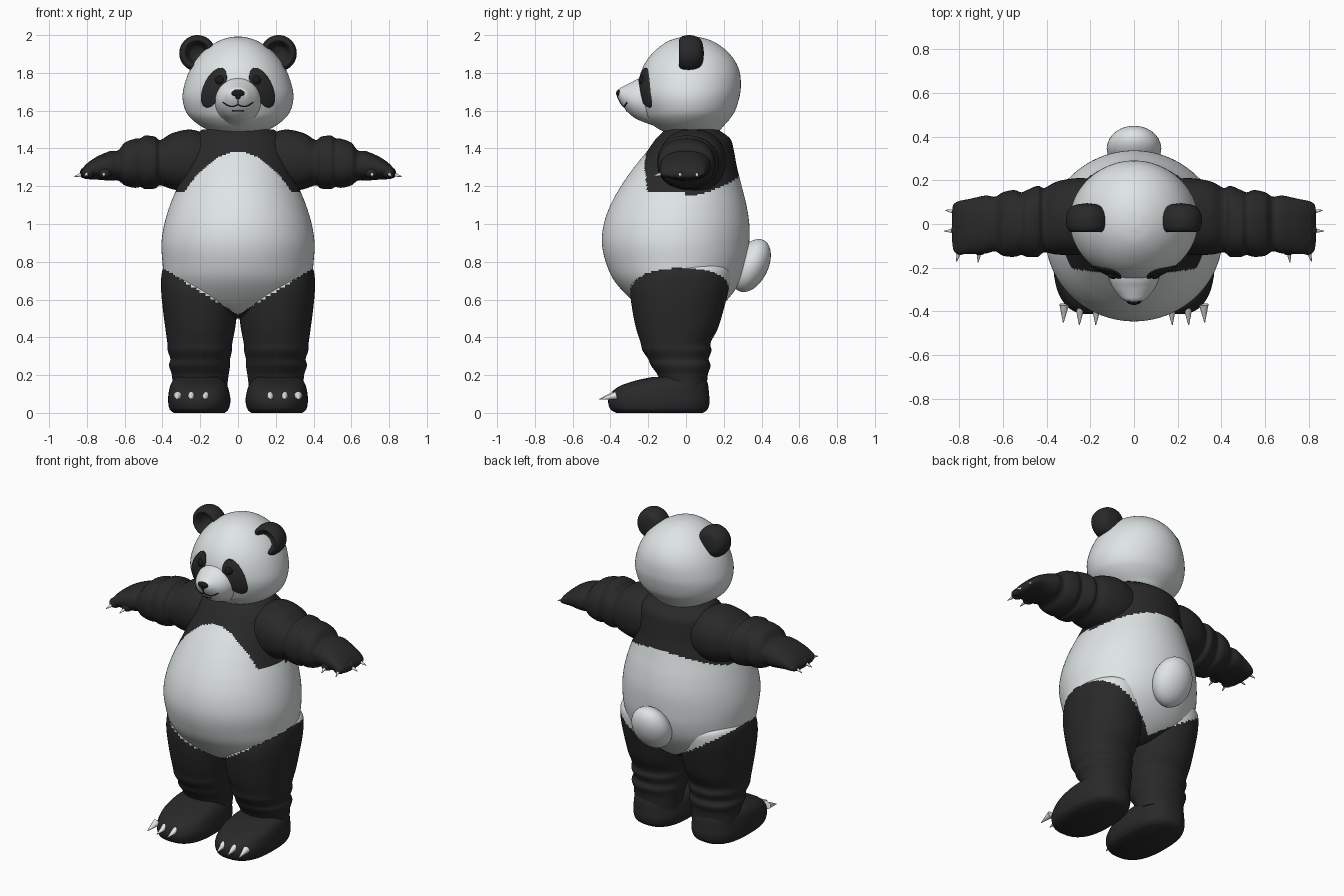
import bpy, bmesh, math
from mathutils import Vector, Matrix
from mathutils.bvhtree import BVHTree

cube = bpy.data.objects.get("Cube")
if cube:
    bpy.data.objects.remove(cube)


def material(name, r, g, b):
    m = bpy.data.materials.new(name)
    m.use_nodes = True
    m.diffuse_color = (r, g, b, 1)
    m.node_tree.nodes["Principled BSDF"].inputs["Base Color"].default_value = (r, g, b, 1)
    return m


WHITE = material("white fur", 0.74, 0.78, 0.78)
BLACK = material("black fur", 0.022, 0.022, 0.022)
DARK = material("glossy black", 0.01, 0.01, 0.01)
CLAW = material("claw ivory", 0.78, 0.78, 0.76)
made = []


def add(name, bm, mats, rule=None, mirror=False):
    """Turn a bmesh into an object, colouring faces by rule(centre)."""
    bmesh.ops.recalc_face_normals(bm, faces=bm.faces)
    if rule:
        for f in bm.faces:
            f.material_index = rule(f.calc_center_median())
    me = bpy.data.meshes.new(name)
    bm.to_mesh(me)
    bm.free()
    for m in mats:
        me.materials.append(m)
    ob = bpy.data.objects.new(name, me)
    bpy.context.collection.objects.link(ob)
    if mirror:
        ob.modifiers.new("Mirror", "MIRROR").use_mirror_merge = False
    made.append(ob)
    return ob


def spline(rows, steps):
    """Smooth rows of numbers with a Catmull-Rom curve."""
    out = []
    for i in range(len(rows) - 1):
        p0, p1, p2, p3 = (rows[min(max(i + k, 0), len(rows) - 1)] for k in (-1, 0, 1, 2))
        for s in range(steps):
            t = s / steps
            out.append([b + t * (c - a) / 2 + t * t * (2 * a - 5 * b + 4 * c - d) / 2
                        + t ** 3 * (3 * b - a - 3 * c + d) / 2
                        for a, b, c, d in zip(p0, p1, p2, p3)])
    return out + [list(rows[-1])]


def loft(rows, axis="z", sides=64, steps=6, power=2.0):
    """Skin oval sections: position along the axis, then the two extents."""
    bm = bmesh.new()
    rings = []
    for t, a0, a1, b0, b1 in spline(rows, steps):
        ring = []
        for k in range(sides):
            w = math.tau * k / sides
            c, s = math.cos(w), math.sin(w)
            a = (a0 + a1) / 2 + (a1 - a0) / 2 * math.copysign(abs(c) ** (2 / power), c)
            b = (b0 + b1) / 2 + (b1 - b0) / 2 * math.copysign(abs(s) ** (2 / power), s)
            ring.append(bm.verts.new({"z": (a, b, t), "x": (t, a, b), "y": (a, t, b)}[axis]))
        rings.append(ring)
    for r, q in zip(rings, rings[1:]):
        for k in range(sides):
            j = (k + 1) % sides
            bm.faces.new((r[k], r[j], q[j], q[k]))
    bm.faces.new(rings[0])
    bm.faces.new(rings[-1])
    return bm


def ball(bm, centre, radii, tilt=0):
    m = Matrix.Translation(centre) @ Matrix.Rotation(tilt, 4, "X") @ Matrix.Diagonal((*radii, 1))
    bmesh.ops.create_uvsphere(bm, u_segments=32, v_segments=20, radius=1, matrix=m)


def claw(bm, base, direction, radius=0.016, length=0.075):
    d = Vector(direction).normalized()
    m = Matrix.Translation(Vector(base) + d * length * 0.3) @ d.to_track_quat("Z", "Y").to_matrix().to_4x4()
    bmesh.ops.create_cone(bm, cap_ends=True, segments=12, radius1=radius,
                          radius2=0.002, depth=length, matrix=m)


def even(rows):
    return [(t, -w, w, lo, hi) for t, w, lo, hi in rows]


def leg_line(p):
    return p.z < 0.52 + 0.62 * abs(p.x)


def body_rule(p):
    if p.y < 0:
        top = max(1.17, 1.38 - 2.6 * p.x ** 2)
    else:
        top = 1.25 - 0.9 * p.x ** 2
    return int(p.z > top or leg_line(p))


# Torso with black shoulders and hips
body = [(0.50, 0.05, -0.12, 0.08), (0.53, 0.18, -0.20, 0.14), (0.60, 0.33, -0.29, 0.22),
        (0.70, 0.385, -0.38, 0.29), (0.80, 0.40, -0.425, 0.325), (0.90, 0.405, -0.445, 0.335),
        (1.00, 0.39, -0.435, 0.335), (1.10, 0.36, -0.40, 0.32), (1.20, 0.32, -0.345, 0.295),
        (1.30, 0.285, -0.275, 0.27), (1.38, 0.27, -0.21, 0.255), (1.45, 0.25, -0.16, 0.235),
        (1.50, 0.19, -0.11, 0.17)]
add("torso", loft(even(body), sides=160, steps=10), [WHITE, BLACK], body_rule)

# Head
skull = [(1.47, 0.06, -0.05, 0.10), (1.49, 0.14, -0.12, 0.17), (1.52, 0.20, -0.17, 0.20),
         (1.56, 0.25, -0.21, 0.235), (1.60, 0.278, -0.23, 0.26), (1.66, 0.293, -0.25, 0.28),
         (1.72, 0.288, -0.255, 0.29), (1.80, 0.262, -0.24, 0.285), (1.87, 0.222, -0.205, 0.255),
         (1.93, 0.165, -0.15, 0.20), (1.97, 0.10, -0.09, 0.135), (1.988, 0.045, -0.03, 0.075),
         (1.992, 0.01, 0.01, 0.03)]
head = add("head", loft(even(skull), sides=96), [WHITE])

# Muzzle
snout = [(-0.17, 0.135, 1.52, 1.79), (-0.25, 0.115, 1.55, 1.77), (-0.29, 0.098, 1.575, 1.75),
         (-0.32, 0.076, 1.605, 1.735), (-0.345, 0.052, 1.64, 1.722), (-0.36, 0.022, 1.67, 1.705)]
muzzle = add("muzzle", loft(even(snout), axis="y"), [WHITE])


def surface(ob):
    tree = BVHTree.FromPolygons([v.co for v in ob.data.vertices],
                                [p.vertices for p in ob.data.polygons])
    return lambda x, z: tree.ray_cast(Vector((x, -1, z)), Vector((0, 1, 0)))[0].y


# Eye patches laid on the face
face_y = surface(head)
bm = bmesh.new()
lean = math.radians(25)
rings = []
for r, lift in [(0.02 + 0.14 * k, 0.006) for k in range(8)] + [(1.02, -0.004)]:
    ring = []
    for k in range(48):
        w = math.tau * k / 48
        u, v = 0.054 * r * math.cos(w), 0.112 * r * math.sin(w)
        x = 0.128 + u * math.cos(lean) - v * math.sin(lean)
        z = 1.722 + u * math.sin(lean) + v * math.cos(lean)
        ring.append(bm.verts.new((x, face_y(x, z) - lift, z)))
    rings.append(ring)
bm.faces.new(rings[0])
for r, q in zip(rings, rings[1:]):
    for k in range(48):
        bm.faces.new((r[k], r[k - 1], q[k - 1], q[k]))
add("eye_patches", bm, [BLACK], mirror=True)

# Eyes and nose
bm = bmesh.new()
ball(bm, (0.095, -0.226, 1.76), (0.026, 0.026, 0.026))
add("eyes", bm, [DARK], mirror=True)
bm = bmesh.new()
ball(bm, (0, -0.35, 1.692), (0.036, 0.02, 0.021))
ball(bm, (0, -0.35, 1.678), (0.018, 0.016, 0.018))
add("nose", bm, [DARK])

# Mouth lines
muzzle_y = surface(muzzle)
cd = bpy.data.curves.new("mouth", "CURVE")
cd.dimensions = "3D"
cd.bevel_depth = 0.0035
smile = [(0.01 * k, 1.632 - 0.013 * math.sin(0.45 * k) + 0.0008 * k) for k in range(9)]
lines = [smile, [(-x, z) for x, z in smile], [(0, 1.632), (0, 1.65), (0, 1.668)],
         [(0.01 * k, 1.598 + 0.00025 * k * k) for k in range(-3, 4)]]
for line in lines:
    sp = cd.splines.new("POLY")
    sp.points.add(len(line) - 1)
    for pt, (x, z) in zip(sp.points, line):
        pt.co = (x, muzzle_y(x, z), z, 1)
cd.materials.append(DARK)
bpy.context.collection.objects.link(bpy.data.objects.new("mouth", cd))

# Cupped ears
cup = [(0.035, 0.002), (0.02, 0.04), (-0.02, 0.058), (-0.036, 0.072), (-0.02, 0.09),
       (0.02, 0.096), (0.06, 0.086), (0.085, 0.06), (0.095, 0.004)]
ear = [(y, 0.215 - r, 0.215 + r, 1.904 - r, 1.904 + r) for y, r in cup]
add("ears", loft(ear, axis="y", sides=48), [BLACK], mirror=True)

# Arms with sleeve-like folds and hands
arm = [(0.15, -0.12, 0.20, 1.20, 1.47), (0.25, -0.14, 0.21, 1.17, 1.50),
       (0.35, -0.14, 0.195, 1.185, 1.48), (0.41, -0.13, 0.165, 1.205, 1.445),
       (0.44, -0.15, 0.175, 1.188, 1.462), (0.49, -0.15, 0.155, 1.185, 1.468),
       (0.515, -0.142, 0.145, 1.195, 1.455), (0.55, -0.15, 0.155, 1.192, 1.45),
       (0.60, -0.145, 0.145, 1.205, 1.43), (0.635, -0.125, 0.125, 1.23, 1.39),
       (0.68, -0.135, 0.13, 1.23, 1.385), (0.75, -0.138, 0.115, 1.235, 1.355),
       (0.80, -0.135, 0.105, 1.238, 1.32), (0.825, -0.115, 0.09, 1.245, 1.29),
       (0.832, -0.08, 0.06, 1.255, 1.275)]
add("arms", loft(arm, axis="x", power=2.25), [BLACK], mirror=True)

# Fingers and claws
fingers, claws = bmesh.new(), bmesh.new()
for base, aim in [((0.81, 0.055, 1.268), (1, 0.15, -0.35)), ((0.815, -0.03, 1.268), (1, -0.05, -0.35)),
                  ((0.797, -0.12, 1.268), (0.3, -1, -0.3)), ((0.708, -0.122, 1.268), (0.1, -1, -0.3))]:
    ball(fingers, Vector(base) - Vector(aim) * 0.015, (0.036, 0.036, 0.03))
    claw(claws, base, aim, length=0.07)
add("fingers", fingers, [BLACK], mirror=True)
add("hand_claws", claws, [CLAW], mirror=True)

# Legs
leg = [(0.12, 0.06, 0.345, -0.12, 0.11), (0.20, 0.05, 0.35, -0.15, 0.115),
       (0.25, 0.042, 0.365, -0.185, 0.13), (0.285, 0.042, 0.358, -0.20, 0.12),
       (0.33, 0.032, 0.372, -0.23, 0.135), (0.37, 0.03, 0.374, -0.24, 0.13),
       (0.45, 0.015, 0.385, -0.265, 0.17), (0.55, 0.003, 0.398, -0.285, 0.20),
       (0.65, 0.0, 0.407, -0.295, 0.225), (0.73, 0.0, 0.405, -0.28, 0.235),
       (0.77, 0.03, 0.39, -0.25, 0.22), (0.80, 0.08, 0.34, -0.20, 0.18)]
add("legs", loft(leg, power=2.15, sides=96), [WHITE, BLACK], lambda p: int(leg_line(p)), mirror=True)

# Feet and toe claws
foot = [(0.0, 0.07, 0.34, -0.37, 0.09), (0.02, 0.05, 0.362, -0.40, 0.115),
        (0.06, 0.04, 0.37, -0.412, 0.125), (0.10, 0.044, 0.368, -0.40, 0.122),
        (0.14, 0.055, 0.36, -0.355, 0.118), (0.17, 0.075, 0.345, -0.27, 0.11),
        (0.19, 0.10, 0.32, -0.18, 0.09)]
add("feet", loft(foot, power=2.5), [BLACK], mirror=True)
bm = bmesh.new()
for x, y in [(0.172, -0.395), (0.247, -0.395), (0.32, -0.385)]:
    claw(bm, (x, y, 0.088), (0.05, -1, -0.25), radius=0.022, length=0.085)
add("toe_claws", bm, [CLAW], mirror=True)

# Tail
bm = bmesh.new()
ball(bm, (0, 0.345, 0.78), (0.125, 0.09, 0.15), math.radians(-26))
add("tail", bm, [WHITE])

# Smooth shading that keeps hard creases
bpy.ops.object.select_all(action="DESELECT")
for ob in made:
    ob.select_set(True)
bpy.context.view_layer.objects.active = made[0]
bpy.ops.object.shade_smooth_by_angle(angle=math.radians(50))
